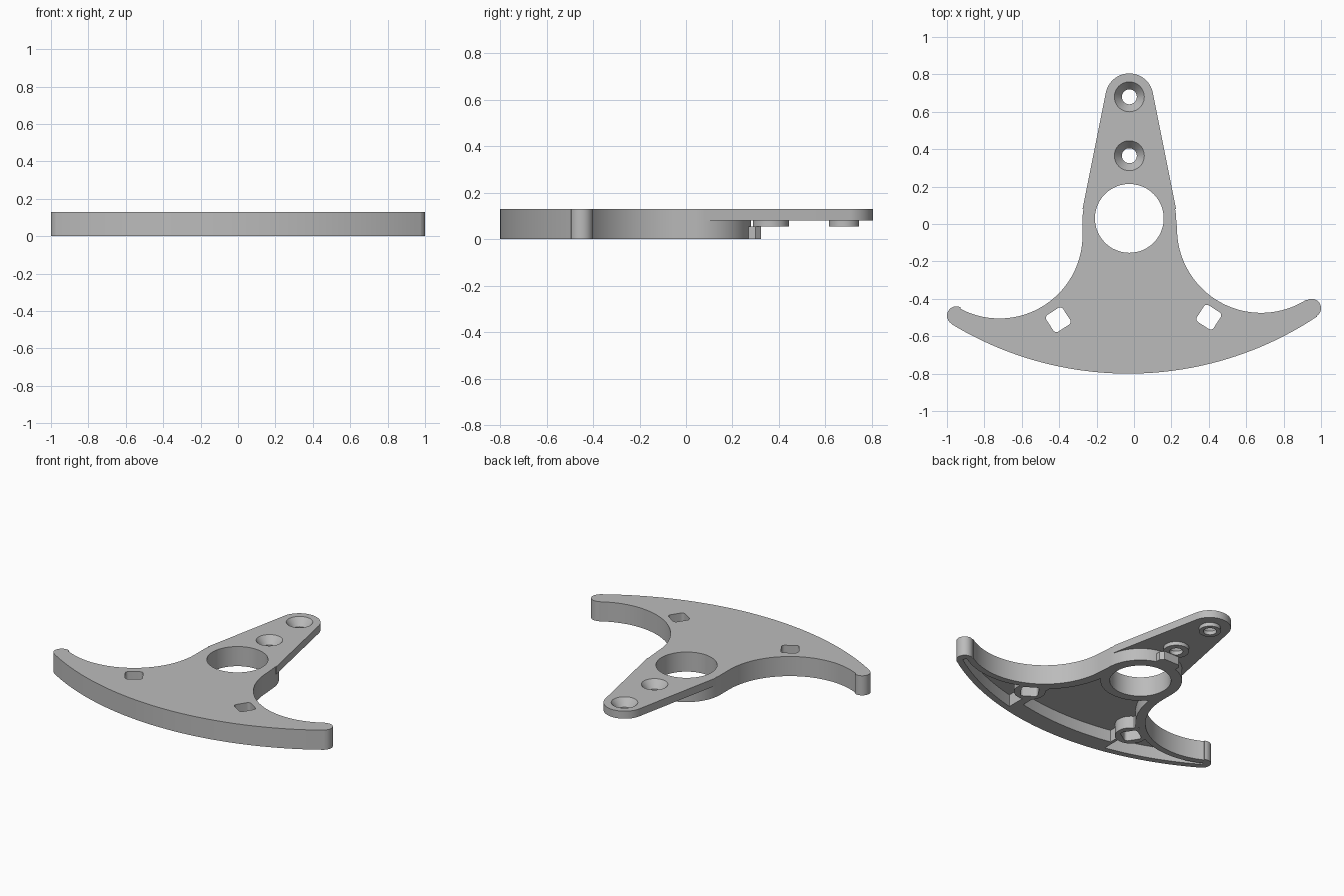
import bpy, bmesh
from math import sin, cos, acos, asin, atan2, radians, degrees, pi
from mathutils import Vector

cube = bpy.data.objects.get("Cube")
if cube:
    bpy.data.objects.remove(cube, do_unlink=True)

grey = bpy.data.materials.new("plain grey")
grey.use_nodes = True
grey.diffuse_color = (0.5, 0.5, 0.5, 1)
grey.node_tree.nodes["Principled BSDF"].inputs["Base Color"].default_value = (0.5, 0.5, 0.5, 1)

TOP, FLOOR = 0.13, 0.08
HUB = Vector((-0.025, 0.03))
KEEL, KEEL_R = Vector((-0.03, 1.02)), 1.82      # large front curve
# Per side: concave curve centre, its radius, arm tip centre
SIDES = {1: (Vector((0.68, -0.025)), 0.45, Vector((0.95, -0.45))),
         -1: (Vector((-0.72, -0.06)), 0.445, Vector((-0.95, -0.49)))}
TIP_R = 0.05
SQUARES = {1: Vector((0.40, -0.498)), -1: Vector((-0.405, -0.512))}
SCREWS = [(0.365, 0.077), (0.68, 0.065)]        # y position, boss radius


def arc(c, r, a, b, n=32):
    return [Vector((c.x + r * cos(a + (b - a) * i / n),
                    c.y + r * sin(a + (b - a) * i / n))) for i in range(n + 1)]


def heading(a, b):
    return atan2(b.y - a.y, b.x - a.x)


def finish(name, bm):
    bmesh.ops.recalc_face_normals(bm, faces=bm.faces)
    me = bpy.data.meshes.new(name)
    bm.to_mesh(me)
    bm.free()
    ob = bpy.data.objects.new(name, me)
    me.materials.append(grey)
    bpy.context.collection.objects.link(ob)
    return ob


def prism(name, pts, z0, z1):
    bm = bmesh.new()
    face = bm.faces.new([bm.verts.new((p.x, p.y, z0)) for p in pts])
    ext = bmesh.ops.extrude_face_region(bm, geom=[face])["geom"]
    bmesh.ops.translate(bm, vec=(0, 0, z1 - z0),
                        verts=[v for v in ext if isinstance(v, bmesh.types.BMVert)])
    return finish(name, bm)


def cone(name, c, r0, r1, z0, z1):
    bm = bmesh.new()
    bmesh.ops.create_cone(bm, cap_ends=True, segments=48, radius1=r0, radius2=r1, depth=z1 - z0)
    bmesh.ops.translate(bm, verts=bm.verts, vec=(c.x, c.y, (z0 + z1) / 2))
    return finish(name, bm)


def combine(ob, other, op):
    mod = ob.modifiers.new(op, "BOOLEAN")
    mod.operation, mod.object, mod.solver = op, other, "EXACT"
    dg = bpy.context.evaluated_depsgraph_get()
    me = bpy.data.meshes.new_from_object(ob.evaluated_get(dg))
    ob.modifiers.clear()
    ob.data = me
    bpy.data.objects.remove(other, do_unlink=True)


def keel_angle(x, r):
    return -pi / 2 + asin((x - KEEL.x) / r)


# Body: crescent arms running into the round hub
(rc, rr, rt), (lc, lr, lt) = SIDES[1], SIDES[-1]
outline = arc(KEEL, KEEL_R, heading(KEEL, lt), heading(KEEL, rt), 64)
outline += arc(rt, TIP_R, heading(KEEL, rt), heading(rt, rc), 12)
outline += arc(rc, rr, heading(rc, rt), -pi, 40)
outline += arc(HUB, 0.25, 0, pi, 40)
outline += arc(lc, lr, 0, heading(lc, lt), 40)
outline += arc(lt, TIP_R, heading(lt, lc), heading(KEEL, lt) + 2 * pi, 12)
body = prism("anchor_plate", outline, 0, TOP)

# Tail: thin tapered tongue with a round end
end = Vector((HUB.x, 0.677))
wide, narrow = 0.255, 0.128
lean = asin((wide - narrow) / (end.y - HUB.y))
tongue = arc(end, narrow, lean, pi - lean) + arc(HUB, wide, pi - lean, lean, 1)
combine(body, prism("tail", tongue, FLOOR, TOP), "UNION")

# Tab behind the hub, and screw bosses under the tail
tab = [HUB + Vector(p) for p in ((-0.075, 0.2), (0.075, 0.2), (0.075, 0.27),
                                 (0.055, 0.293), (-0.055, 0.293), (-0.075, 0.27))]
combine(body, prism("tab", tab, 0, 0.055), "UNION")
for y, r in SCREWS:
    combine(body, cone("screw_boss", Vector((HUB.x, y)), r, r, 0.055, 0.1), "UNION")

# Central pocket under the body
IN = 0.06
pocket = arc(KEEL, 1.70, keel_angle(-0.36, 1.70), keel_angle(0.33, 1.70))
right = arc(rc, rr + IN, -acos((0.33 - rc.x) / (rr + IN)), -pi)
left = arc(lc, lr + IN, 0, -acos((-0.36 - lc.x) / (lr + IN)))
ring = arc(HUB, 0.24, 0, -pi, 64)
pocket += [p for p in right if (p - HUB).length > 0.24 and p.y < HUB.y]
pocket += [p for p in ring if (p - rc).length > rr + IN and (p - lc).length > lr + IN]
pocket += [p for p in left if (p - HUB).length > 0.24 and p.y < HUB.y]
cutters = [prism("pocket_cutter", pocket, -0.02, FLOOR)]

# Slim pockets under the arms
for s, (c, r, tip) in SIDES.items():
    r, R, x = r + 0.04, KEEL_R - 0.04, s * 0.38
    pts = arc(KEEL, R, keel_angle(x, R), heading(KEEL, tip))
    pts += arc(c, r, heading(c, tip), -acos((x - c.x) / r))
    cutters.append(prism("arm_pocket_cutter", pts, -0.02, FLOOR))

# Leave solid bosses around the square holes
for cutter in cutters:
    for c in SQUARES.values():
        combine(cutter, cone("boss_keep", c, 0.095, 0.095, -0.05, 0.2), "DIFFERENCE")
    combine(body, cutter, "DIFFERENCE")

# Rounded square holes, turned on each side
for s, c in SQUARES.items():
    pts = []
    for k in range(4):
        a = radians(-33 * s + 90 * k)
        corner = c + Vector((cos(a + pi / 4), sin(a + pi / 4))) * 0.047
        pts += arc(corner, 0.02, a, a + pi / 2, 6)
    combine(body, prism("square_hole_cutter", pts, -0.1, 0.3), "DIFFERENCE")

# Main bore and countersunk screw holes
combine(body, cone("bore_cutter", HUB, 0.184, 0.184, -0.1, 0.3), "DIFFERENCE")
for y, r in SCREWS:
    c = Vector((HUB.x, y))
    combine(body, cone("screw_cutter", c, 0.04, 0.04, -0.1, 0.3), "DIFFERENCE")
    combine(body, cone("sink_cutter", c, 0.036, 0.088, 0.075, 0.14), "DIFFERENCE")

bpy.ops.object.select_all(action="DESELECT")
body.select_set(True)
bpy.context.view_layer.objects.active = body
bpy.ops.object.shade_smooth_by_angle(angle=radians(30))
